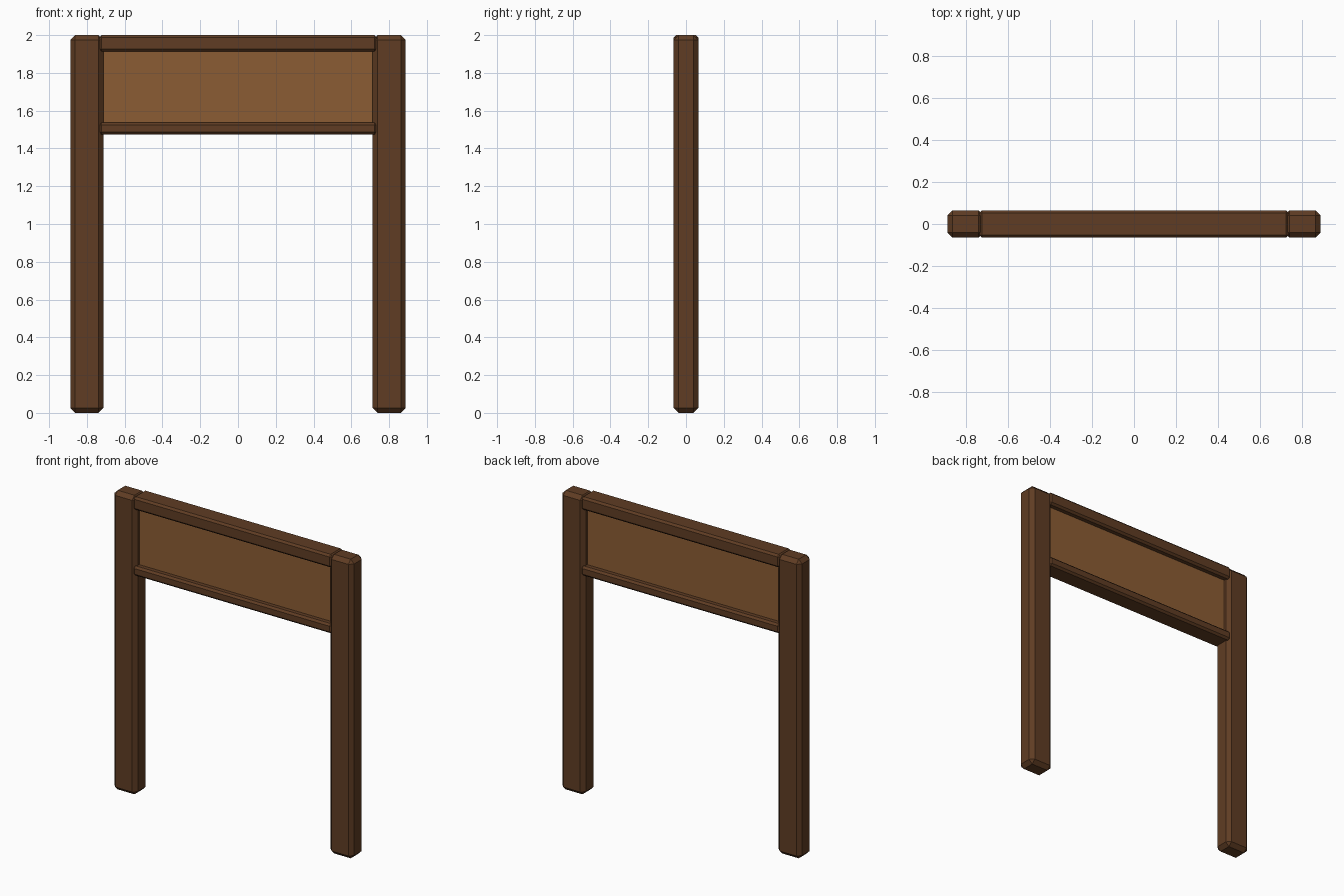
import bpy
import bmesh
from mathutils import Vector

cube = bpy.data.objects.get("Cube")
if cube:
    bpy.data.objects.remove(cube, do_unlink=True)


def make_material(name, rgb):
    mat = bpy.data.materials.new(name)
    mat.use_nodes = True
    color = (*rgb, 1.0)
    mat.diffuse_color = color
    mat.node_tree.nodes["Principled BSDF"].inputs["Base Color"].default_value = color
    return mat


dark_wood = make_material("dark wood", (0.115, 0.046, 0.017))
light_wood = make_material("light wood", (0.26, 0.108, 0.034))


def beam(name, low, high, chamfer, mat):
    """Flat-shaded box between two corners, with chamfered edges."""
    low, high = Vector(low), Vector(high)
    bm = bmesh.new()
    bmesh.ops.create_cube(bm, size=1)
    bmesh.ops.scale(bm, vec=high - low, verts=bm.verts)
    bmesh.ops.translate(bm, vec=(low + high) / 2, verts=bm.verts)
    if chamfer:
        bmesh.ops.bevel(bm, geom=bm.edges[:], offset=chamfer, segments=1,
                        affect='EDGES', profile=0.5)
    mesh = bpy.data.meshes.new(name)
    bm.to_mesh(mesh)
    bm.free()
    mesh.materials.append(mat)
    obj = bpy.data.objects.new(name, mesh)
    bpy.context.collection.objects.link(obj)
    return obj


DEPTH = 0.065

# Upright posts
for name, x in (("right_post", -0.8), ("left_post", 0.8)):
    beam(name, (x - 0.087, -DEPTH, 0), (x + 0.087, DEPTH, 2), 0.025, dark_wood)

# Horizontal rails between the posts
for name, bottom, top in (("top_rail", 1.913, 2.0), ("bottom_rail", 1.473, 1.537)):
    beam(name, (-0.735, -DEPTH, bottom), (0.735, DEPTH, top), 0.013, dark_wood)

# Recessed sign panel
beam("panel", (-0.73, -0.025, 1.5), (0.73, 0.025, 1.95), 0, light_wood)
